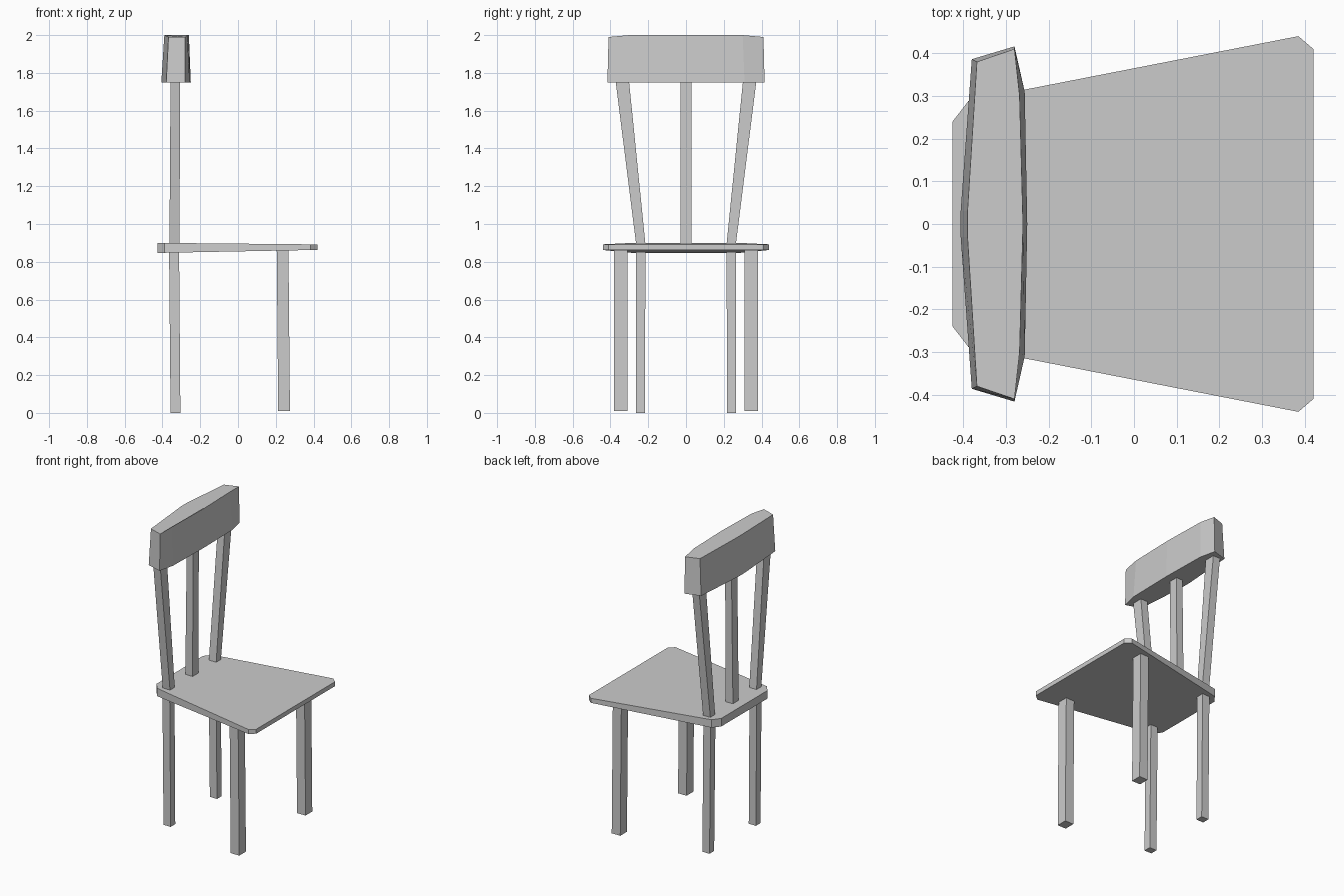
import bpy

if "Cube" in bpy.data.objects:
    bpy.data.objects.remove(bpy.data.objects["Cube"])


def loft(name, lower, upper):
    """Closed solid between two rings with the same number of points (counter-clockwise)."""
    n = len(lower)
    faces = [tuple(reversed(range(n))), tuple(range(n, 2 * n))]
    faces += [(i, (i + 1) % n, n + (i + 1) % n, n + i) for i in range(n)]
    mesh = bpy.data.meshes.new(name)
    mesh.from_pydata(lower + upper, [], faces)
    mesh.update()
    obj = bpy.data.objects.new(name, mesh)
    bpy.context.collection.objects.link(obj)
    return obj


def mirrored(half):
    """Mirror a half outline (y >= 0, front to back) across y = 0 into a full ring."""
    return half + [(x, -y) for x, y in reversed(half) if y > 0]


def rect(x0, x1, y0, y1, z):
    y0, y1 = sorted((y0, y1))
    return [(x0, y0, z), (x1, y0, z), (x1, y1, z), (x0, y1, z)]


def post(name, bottom, top, side=1):
    """Four-sided bar; bottom and top are (x0, x1, y0, y1, z)."""
    def ring(x0, x1, y0, y1, z):
        return rect(x0, x1, side * y0, side * y1, z)
    return loft(name, ring(*bottom), ring(*top))


# Seat: trapezoid with clipped corners, slightly thicker at the back
outline = mirrored([(0.42, 0.41), (0.385, 0.44), (-0.255, 0.315),
                    (-0.388, 0.288), (-0.425, 0.24)])
loft("seat",
     [(x, y, 0.855 + 0.008 * x / 0.42) for x, y in outline],
     [(x, y, 0.896 - 0.004 * x / 0.42) for x, y in outline])

# Legs and outer back spindles, one per side
for side, label in ((1, "left"), (-1, "right")):
    post("front_leg_" + label, (0.213, 0.275, 0.31, 0.38, 0.01),
         (0.205, 0.267, 0.31, 0.38, 0.87), side)
    post("back_leg_" + label, (-0.357, -0.305, 0.217, 0.265, 0.0),
         (-0.365, -0.312, 0.215, 0.265, 0.87), side)
    post("back_spindle_" + label, (-0.363, -0.31, 0.214, 0.263, 0.885),
         (-0.357, -0.306, 0.302, 0.373, 1.76), side)

# Middle back spindle
post("back_spindle_middle", (-0.363, -0.31, -0.03, 0.03, 0.885),
     (-0.352, -0.306, -0.03, 0.03, 1.76))

# Top rail: bowed block tapering upwards, ends a touch lower
rail_low = mirrored([(-0.25, 0.0), (-0.256, 0.31), (-0.28, 0.416),
                     (-0.38, 0.386), (-0.406, 0.03)])
rail_high = mirrored([(-0.26, 0.0), (-0.268, 0.30), (-0.28, 0.41),
                      (-0.368, 0.38), (-0.39, 0.03)])
loft("top_rail",
     [(x, y, 1.75) for x, y in rail_low],
     [(x, y, 1.99 if abs(y) > 0.35 else 2.0) for x, y in rail_high])
